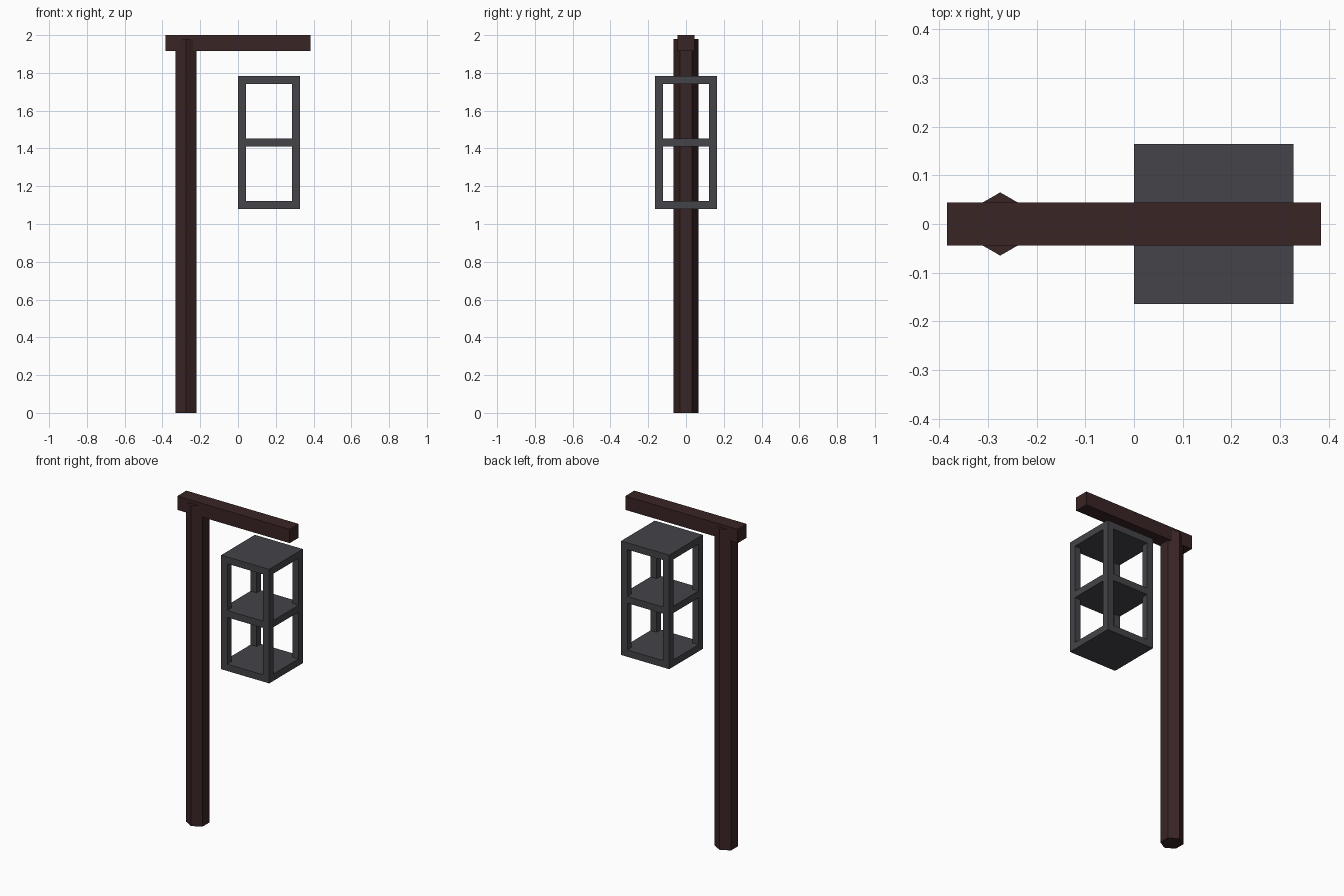
import bpy, bmesh, math
from mathutils import Matrix, Vector

if "Cube" in bpy.data.objects:
    bpy.data.objects.remove(bpy.data.objects["Cube"])


def material(name, rgb):
    m = bpy.data.materials.new(name)
    m.diffuse_color = (*rgb, 1.0)
    m.use_nodes = True
    m.node_tree.nodes["Principled BSDF"].inputs["Base Color"].default_value = m.diffuse_color
    return m


wood = material("dark_brown_wood", (0.042, 0.018, 0.0185))
iron = material("dark_grey_iron", (0.058, 0.056, 0.065))


def finish(name, bm, mat):
    me = bpy.data.meshes.new(name)
    bm.to_mesh(me)
    bm.free()
    me.materials.append(mat)
    ob = bpy.data.objects.new(name, me)
    bpy.context.collection.objects.link(ob)
    return ob


def box(name, lo, hi, mat):
    lo, hi = Vector(lo), Vector(hi)
    bm = bmesh.new()
    bmesh.ops.create_cube(bm, size=1, matrix=Matrix.Translation((lo + hi) / 2)
                          @ Matrix.Diagonal((*(hi - lo), 1)))
    return finish(name, bm, mat)


# Hexagonal post with corners facing front and back
POST_H = 1.98
bm = bmesh.new()
bmesh.ops.create_cone(bm, cap_ends=True, segments=6, radius1=0.065, radius2=0.065, depth=POST_H)
corner = max(bm.verts, key=lambda v: v.co.y)
turn = math.pi / 2 - math.atan2(corner.co.y, corner.co.x)
bmesh.ops.transform(bm, verts=bm.verts, matrix=Matrix.Translation((-0.275, 0, POST_H / 2))
                    @ Matrix.Rotation(turn, 4, 'Z'))
finish("post", bm, wood)

# Cross beam
box("beam", (-0.384, -0.044, 1.915), (0.384, 0.044, 2.0), wood)

# Lantern cage: three plates with corner bars between them
X0, X1, Y, T = 0.0, 0.328, 0.164, 0.042
levels = [("bottom", 1.08, 1.122), ("middle", 1.411, 1.453), ("top", 1.742, 1.784)]
for label, z0, z1 in levels:
    box("lantern_plate_" + label, (X0, -Y, z0), (X1, Y, z1), iron)
for (label, _, z0), (_, z1, _) in zip(levels, levels[1:]):
    for x in (X0, X1 - T):
        for y in (-Y, Y - T):
            box("lantern_bar_" + label, (x, y, z0), (x + T, y + T, z1), iron)
